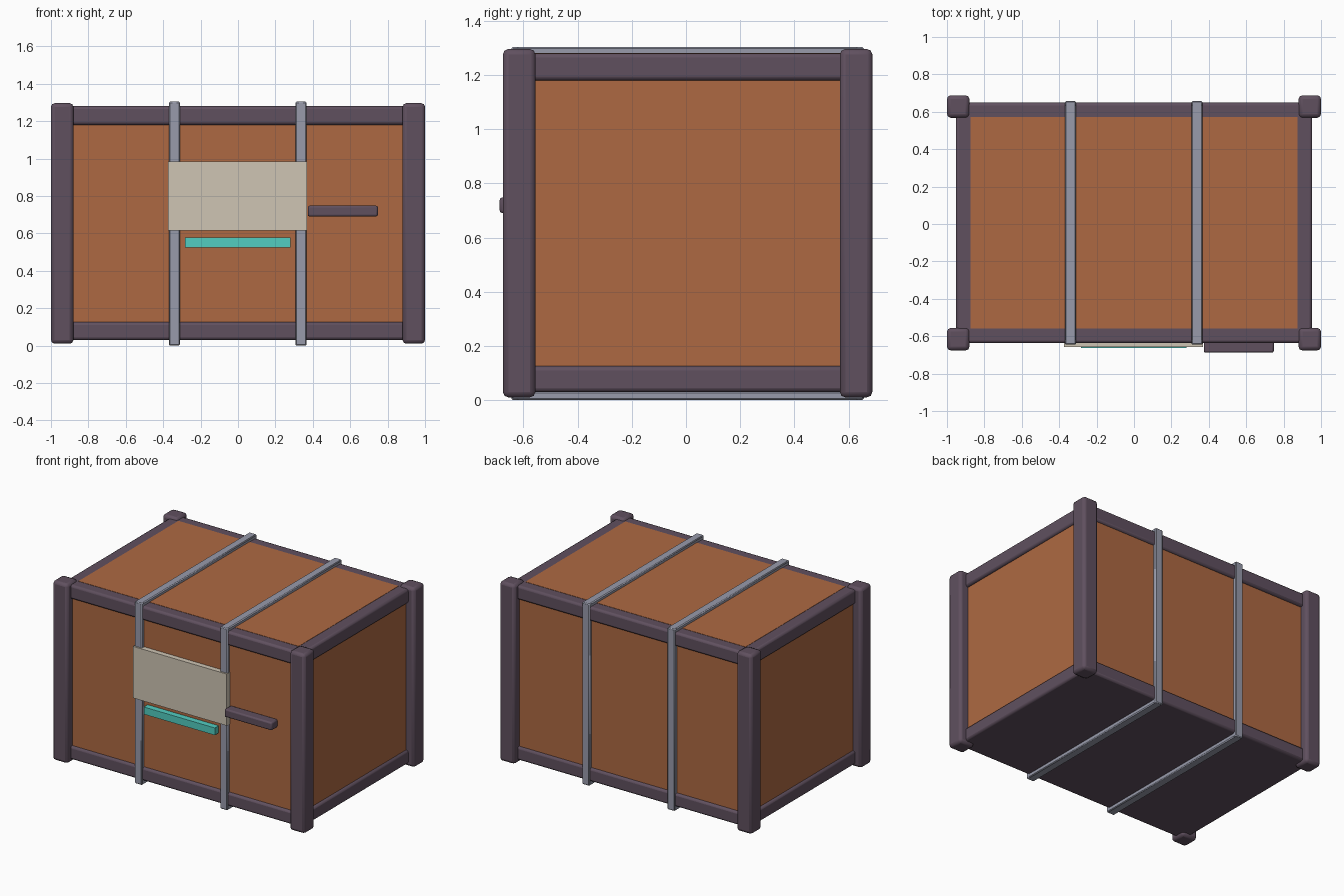
import bpy

cube = bpy.data.objects.get("Cube")
if cube:
    bpy.data.objects.remove(cube, do_unlink=True)

YC = 0.006  # depth centre of the crate


def material(name, rgb):
    """Flat material from 0-255 display values, stored as linear."""
    lin = [((c / 255 + 0.055) / 1.055) ** 2.4 for c in rgb] + [1]
    m = bpy.data.materials.new(name)
    m.use_nodes = True
    m.diffuse_color = lin
    m.node_tree.nodes["Principled BSDF"].inputs["Base Color"].default_value = lin
    return m


wood = material("orange_wood", (174, 105, 66))
trim = material("dark_trim", (96, 80, 95))
metal = material("grey_metal", (152, 155, 171))
cream = material("cream_plate", (207, 197, 180))
teal = material("teal_light", (82, 205, 193))


def box(name, x, y, z, mat, bevel=0.0, segments=2):
    """Box from (low, high) ranges on each axis, with optional rounded edges."""
    bpy.ops.mesh.primitive_cube_add(size=1)
    ob = bpy.context.object
    ob.name = name
    ob.location = [(a + b) / 2 for a, b in (x, y, z)]
    ob.scale = [b - a for a, b in (x, y, z)]
    bpy.ops.object.transform_apply(location=False, rotation=False, scale=True)
    ob.data.materials.append(mat)
    if bevel:
        mod = ob.modifiers.new("rounded_edges", "BEVEL")
        mod.width, mod.segments = bevel, segments
        bpy.ops.object.shade_smooth_by_angle()
    return ob


def depth(half):
    return (YC - half, YC + half)


# Crate body and the dark slabs whose edges form the rails
box("crate_body", (-0.935, 0.935), depth(0.626), (0.05, 1.26), wood)
box("bottom_frame", (-0.953, 0.953), depth(0.643), (0.03, 0.125), trim, 0.015)
box("top_frame", (-0.953, 0.953), depth(0.643), (1.18, 1.28), trim, 0.015)
box("lid_panel", (-0.873, 0.873), depth(0.566), (1.26, 1.282), wood)

# Corner posts
for sx, side in ((-1, "right"), (1, "left")):
    for sy, end in ((-1, "front"), (1, "back")):
        xs = sorted((sx * 0.88, sx * 1.0))
        ys = sorted((YC + sy * 0.562, YC + sy * 0.682))
        box(f"{end}_{side}_post", xs, ys, (0.01, 1.296), trim, 0.02)

# Metal straps wrapped around the crate
for cx, side in ((-0.34, "right"), (0.337, "left")):
    xs = (cx - 0.03, cx + 0.03)
    for sy, end in ((-1, "front"), (1, "back")):
        ys = sorted((YC + sy * 0.62, YC + sy * 0.651))
        box(f"{side}_strap_{end}", xs, ys, (0.0, 1.304), metal, 0.006, 1)
    box(f"{side}_strap_top", xs, depth(0.645), (1.272, 1.304), metal, 0.006, 1)
    box(f"{side}_strap_bottom", xs, depth(0.645), (0.0, 0.032), metal, 0.006, 1)

# Front fittings
box("front_plate", (-0.373, 0.37), (-0.657, -0.618), (0.615, 0.985), cream)
box("light_strip", (-0.283, 0.28), (-0.663, -0.618), (0.525, 0.577), teal)
box("side_handle", (0.373, 0.748), (-0.688, -0.615), (0.69, 0.748), trim, 0.01)
